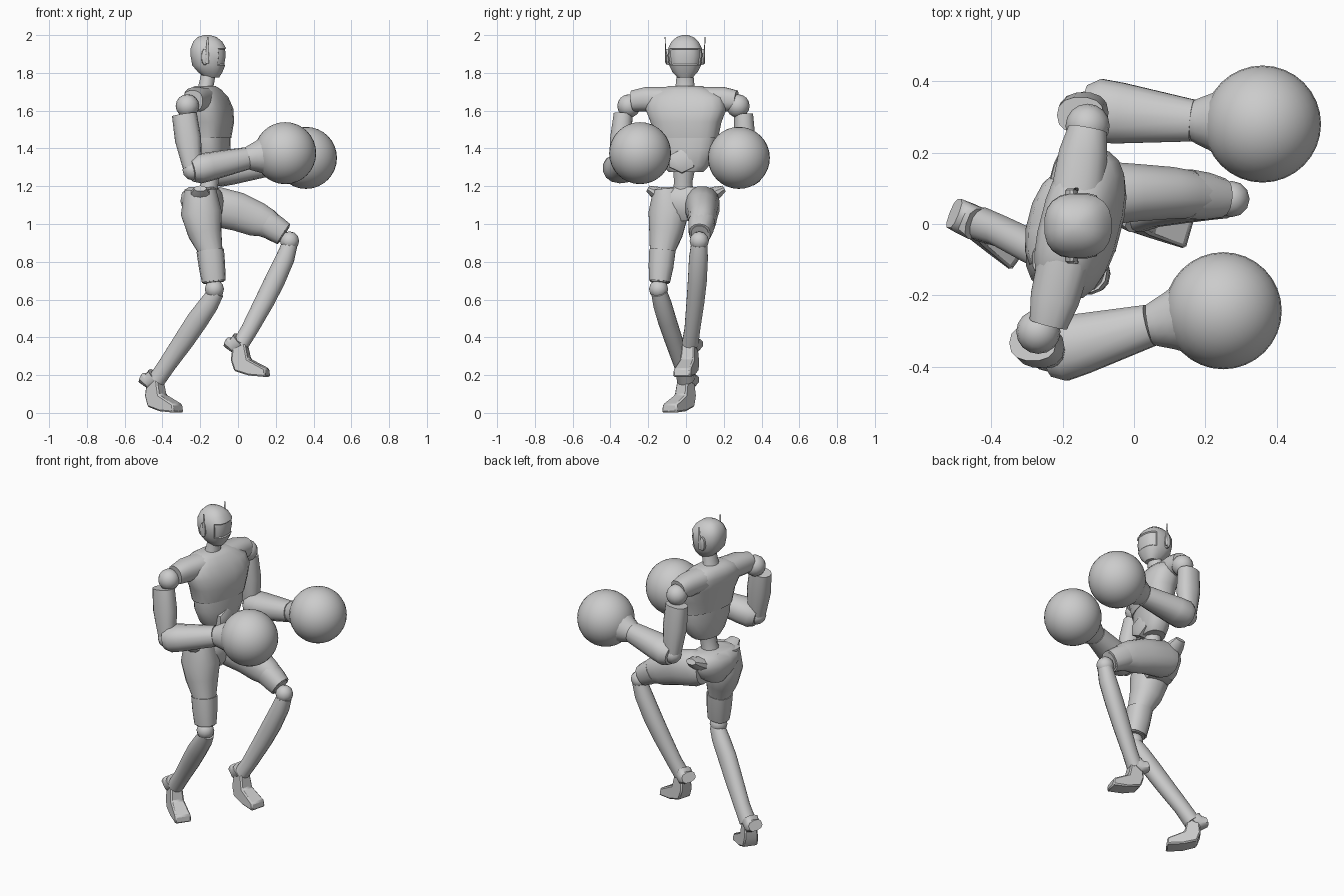
import bpy, bmesh, math
from mathutils import Vector, Matrix

if "Cube" in bpy.data.objects:
    bpy.data.objects.remove(bpy.data.objects["Cube"], do_unlink=True)

GREY = (0.6, 0.6, 0.6, 1)
grey = bpy.data.materials.new("plain grey")
grey.use_nodes = True
grey.diffuse_color = GREY
grey.node_tree.nodes["Principled BSDF"].inputs["Base Color"].default_value = GREY

X, Y, Z = Vector((1, 0, 0)), Vector((0, 1, 0)), Vector((0, 0, 1))
TWIST = Vector((0.25, 0.97, 0))       # shoulder line
parts = []


def finish(name, bm):
    bmesh.ops.recalc_face_normals(bm, faces=bm.faces)
    mesh = bpy.data.meshes.new(name)
    bm.to_mesh(mesh)
    bm.free()
    ob = bpy.data.objects.new(name, mesh)
    bpy.context.collection.objects.link(ob)
    mesh.materials.append(grey)
    parts.append(ob)
    return ob


def loft_mesh(rings, sides=12, side=Y, flat=False, power=1.0):
    """Skin through rings (x, y, z, half width along side, half depth)."""
    bm = bmesh.new()
    mids = [Vector(r[:3]) for r in rings]
    loops = []
    for i, r in enumerate(rings):
        t = Z if flat else (mids[min(i + 1, len(mids) - 1)] - mids[max(i - 1, 0)]).normalized()
        u = (side - t * side.dot(t)).normalized()
        v = u.cross(t)
        loop = []
        for k in range(sides):
            a = 2 * math.pi * (k + 0.5) / sides
            c, s = math.cos(a), math.sin(a)
            c = math.copysign(abs(c) ** power, c)
            s = math.copysign(abs(s) ** power, s)
            loop.append(bm.verts.new(mids[i] + u * c * r[3] + v * s * r[4]))
        loops.append(loop)
    for lo, hi in zip(loops, loops[1:]):
        for k in range(sides):
            n = (k + 1) % sides
            bm.faces.new((lo[k], lo[n], hi[n], hi[k]))
    bm.faces.new(loops[0])
    bm.faces.new(loops[-1])
    bmesh.ops.recalc_face_normals(bm, faces=bm.faces)
    return bm


def loft(name, rings, **kw):
    return finish(name, loft_mesh(rings, **kw))


def ball(name, centre, radius, seg=16):
    bm = bmesh.new()
    bmesh.ops.create_uvsphere(bm, u_segments=seg, v_segments=seg // 2, radius=radius,
                              matrix=Matrix.Translation(centre))
    return finish(name, bm)


# Head with a sunken visor
bm = loft_mesh([(-.14, -.005, 1.775, .04, .04), (-.147, -.005, 1.805, .068, .066),
                (-.155, -.005, 1.84, .085, .088), (-.155, -.005, 1.89, .093, .097),
                (-.157, -.005, 1.93, .09, .095), (-.16, -.005, 1.965, .073, .078),
                (-.163, -.005, 1.99, .045, .05), (-.165, -.005, 2.0, .015, .016)],
               sides=20, flat=True, power=.8)
visor = [f for f in bm.faces if f.normal.x > .5 and 1.84 < f.calc_center_median().z < 1.93]
bmesh.ops.inset_region(bm, faces=visor, thickness=.005, depth=-.006)
finish("head", bm)
loft("neck", [(-.17, -.005, 1.69, .065, .055), (-.17, -.005, 1.73, .052, .042),
              (-.155, -.005, 1.80, .045, .04)], flat=True)
for tag, s in (("near", -1), ("far", 1)):
    loft(tag + "_ear", [(-.175, s * y - .005, 1.885, a, b) for y, a, b in
                        ((.085, .02, .045), (.1, .018, .042), (.105, .011, .032))], side=X)
    loft(tag + "_antenna", [(-.165, s * .1 - .005, 1.85, .005, .011),
                            (-.16, s * .106 - .005, 1.99, .002, .004)], sides=6)

# Torso, turned a little at the shoulders
loft("chest", [(-.138, 0, 1.455, .172, .09), (-.137, 0, 1.54, .19, .103),
               (-.147, 0, 1.61, .218, .106), (-.165, 0, 1.67, .21, .098),
               (-.175, -.005, 1.71, .15, .077), (-.174, -.005, 1.73, .09, .05)],
     sides=20, side=TWIST, flat=True, power=.8)
loft("shoulder_yoke", [(-.24, -.28, 1.652, .055, .056), (-.222, -.21, 1.66, .07, .066),
                       (-.17, -.005, 1.66, .082, .066), (-.142, .2, 1.66, .069, .066),
                       (-.13, .265, 1.652, .055, .056)], side=X, sides=16, power=.85)
loft("abdomen", [(-.138, 0, 1.275, .092, .064), (-.135, 0, 1.31, .125, .077),
                 (-.136, 0, 1.395, .16, .086), (-.137, 0, 1.46, .166, .086)],
     sides=16, side=TWIST, flat=True, power=.85)
loft("belly_plate", [(-.1, -.02, 1.333, .078, .066), (-.056, -.023, 1.333, .074, .062),
                     (-.05, -.023, 1.333, .06, .05)], sides=6)
loft("waist", [(-.165, -.015, 1.15, .06, .055), (-.15, -.015, 1.22, .05, .048),
               (-.14, -.01, 1.29, .06, .05)], flat=True)

# Pelvis with small hip crests
loft("pelvis", [(-.185, 0, 1.015, .06, .075), (-.185, 0, 1.06, .13, .1),
                (-.19, -.005, 1.12, .168, .11), (-.19, -.005, 1.165, .166, .1),
                (-.185, -.005, 1.195, .125, .072)],
     sides=16, side=TWIST, flat=True, power=.9)
for tag, x, s in (("near", -.2, -1), ("far", -.175, 1)):
    loft(tag + "_hip_crest", [(x, s * .1, 1.135, .07, .05), (x, s * .165, 1.168, .052, .033),
                              (x, s * .202, 1.188, .034, .017)], side=X, sides=10)


# Arms: shoulder ball, upper arm, elbow, forearm with cuff, round glove
def arm(tag, shoulder, top, elbow, wrist, glove):
    shoulder, top, elbow, wrist, glove = map(Vector, (shoulder, top, elbow, wrist, glove))
    ball(tag + "_shoulder", shoulder, .062)
    mid = top.lerp(elbow, .45)
    low = top.lerp(elbow, .95)
    loft(tag + "_upper_arm", [(*top, .051, .066), (*mid, .058, .07), (*low, .047, .05)],
         sides=14, power=.85)
    ball(tag + "_elbow", elbow, .054, 12)
    run = wrist - elbow
    loft(tag + "_forearm", [(*(elbow + run * f), a, b) for f, a, b in
                            ((-.02, .07, .062), (.1, .092, .078), (.3, .087, .076),
                             (.95, .06, .06))], sides=14, power=.9)
    loft(tag + "_glove_cuff", [(*wrist.lerp(glove, f), r, r) for f, r in
                               ((-.08, .058), (.02, .067), (.2, .081), (.5, .11))], sides=14)
    ball(tag + "_glove", glove, .164, 32)


arm("near", (-.268, -.302, 1.625), (-.284, -.333, 1.58), (-.24, -.36, 1.285),
    (.06, -.28, 1.35), (.25, -.243, 1.375))
arm("far", (-.13, .275, 1.625), (-.15, .305, 1.58), (-.13, .32, 1.27),
    (.18, .288, 1.315), (.36, .28, 1.35))


# Legs: thigh, thigh guard, knee, shin, flared heel and wedge foot
def leg(tag, thigh, knee, shin, ankle, yaw):
    loft(tag + "_thigh", thigh, sides=16, power=.9)
    start, end = Vector(thigh[-2][:3]), Vector(thigh[-1][:3])
    loft(tag + "_thigh_guard", [(*start.lerp(end, f), a, b) for f, a, b in
                                ((.0, .071, .073), (.5, .067, .07), (.97, .056, .063))],
         sides=14, power=.85)
    ball(tag + "_knee", knee, .051, 12)
    loft(tag + "_shin", shin, sides=14, power=.92)
    a = Vector(ankle)
    back, up = a + Vector((-.064, .03, .032)), a + Vector((.0, 0, .045))
    loft(tag + "_heel", [(*up, .046, .046), (*a.lerp(back, .5), .048, .042),
                         (*back, .045, .03)], sides=10, power=.75)
    # Side profile of the foot: along, up, half width
    profile = [(-.03, .04, .034), (.033, .04, .034), (.053, -.055, .04), (.15, -.105, .046),
               (.155, -.15, .05), (.06, -.142, .05), (-.02, -.118, .045), (-.04, -.06, .042)]
    turn = Matrix.Translation(a) @ Matrix.Rotation(math.radians(yaw), 4, 'Z')
    bm = bmesh.new()
    rows = [[bm.verts.new(turn @ Vector((x, s * w, z))) for x, z, w in profile] for s in (-1, 1)]
    for row in rows:
        bm.faces.new(row)
    for k in range(len(profile)):
        n = (k + 1) % len(profile)
        bm.faces.new((rows[0][k], rows[0][n], rows[1][n], rows[1][k]))
    foot = finish(tag + "_foot", bm)
    bevel = foot.modifiers.new("soft edges", 'BEVEL')
    bevel.width = .008


leg("near",
    [(-.2, -.1, 1.185, .075, .085), (-.195, -.092, 1.06, .108, .11), (-.175, -.107, .95, .09, .09),
     (-.147, -.125, .86, .068, .066), (-.128, -.14, .69, .05, .056)],
    (-.125, -.145, .655),
    [(-.115, -.143, .64, .042, .042), (-.155, -.125, .575, .049, .052),
     (-.215, -.1, .49, .049, .057), (-.285, -.065, .385, .047, .054),
     (-.375, -.02, .255, .044, .047), (-.43, 0, .175, .048, .046)],
    (-.44, 0, .151), -36)
leg("far",
    [(-.19, .085, 1.1, .085, .085), (-.13, .085, 1.095, .095, .108), (0, .088, 1.065, .082, .104),
     (.1, .087, 1.025, .074, .094), (.15, .083, 1.005, .068, .08), (.245, .073, .945, .046, .053)],
    (.273, .07, .91),
    [(.273, .07, .89, .044, .042), (.25, .066, .82, .051, .05), (.195, .06, .7, .051, .054),
     (.14, .05, .59, .048, .052), (.06, .033, .44, .042, .045), (.015, .022, .365, .045, .043)],
    (.01, .02, .34), -16)

# Smooth shading with crisp edges
bpy.ops.object.select_all(action='DESELECT')
for ob in parts:
    ob.select_set(True)
bpy.context.view_layer.objects.active = parts[0]
bpy.ops.object.shade_smooth_by_angle(angle=math.radians(42))
